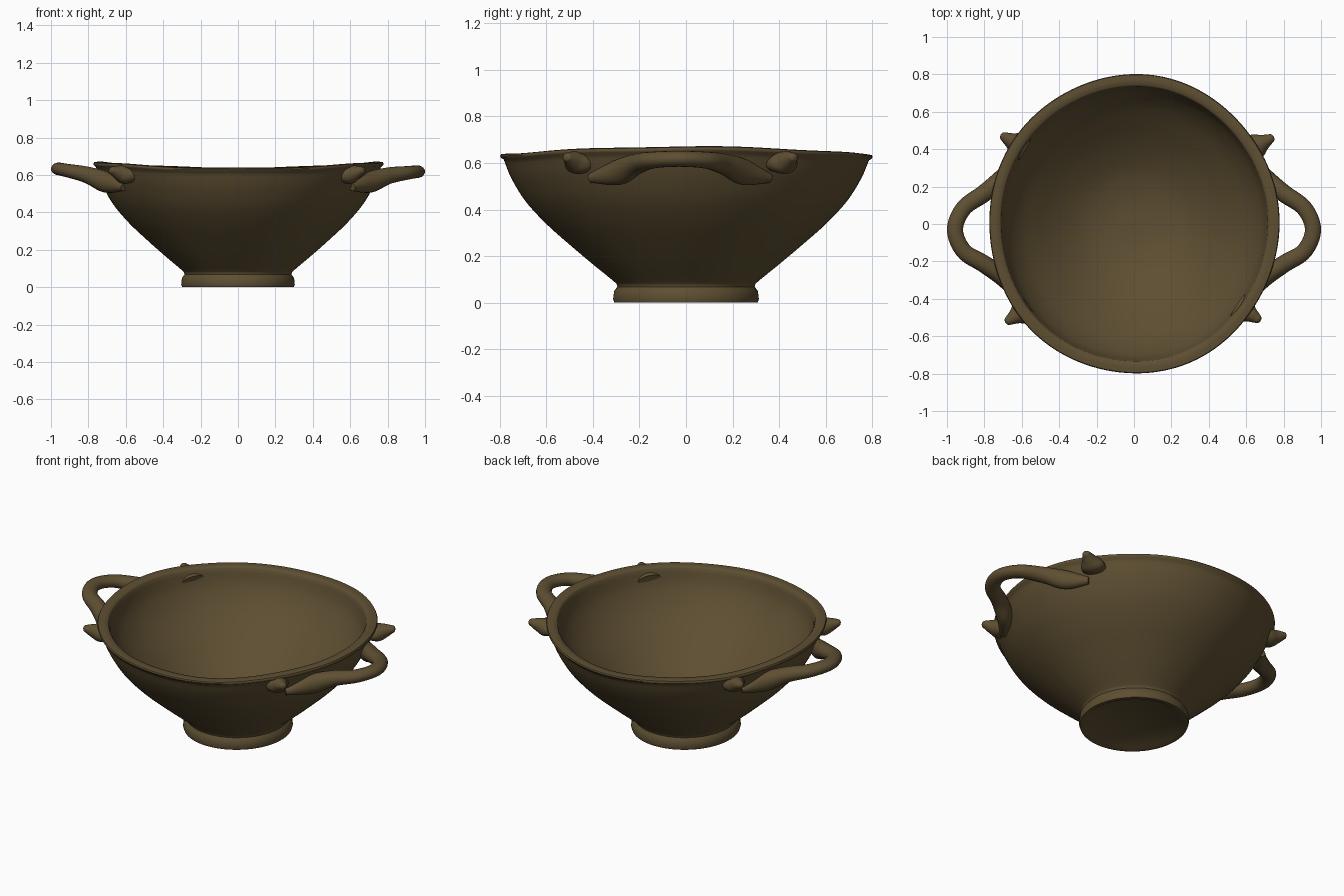
import bpy, bmesh, math
from mathutils import Vector

if "Cube" in bpy.data.objects:
    bpy.data.objects.remove(bpy.data.objects["Cube"])

clay = bpy.data.materials.new("brown_clay")
clay.use_nodes = True
color = (0.112, 0.078, 0.032, 1)
clay.diffuse_color = color
bsdf = clay.node_tree.nodes["Principled BSDF"]
bsdf.inputs["Base Color"].default_value = color
bsdf.inputs["Roughness"].default_value = 0.9

OVAL = 0.97  # the bowl is slightly narrower across the handles


def finish(bm, name, angle):
    bmesh.ops.recalc_face_normals(bm, faces=bm.faces)
    mesh = bpy.data.meshes.new(name)
    bm.to_mesh(mesh)
    bm.free()
    mesh.materials.append(clay)
    obj = bpy.data.objects.new(name, mesh)
    bpy.context.collection.objects.link(obj)
    bpy.ops.object.select_all(action="DESELECT")
    obj.select_set(True)
    bpy.context.view_layer.objects.active = obj
    bpy.ops.object.shade_smooth_by_angle(angle=math.radians(angle))
    return obj


def spline(points, steps=6):
    """Catmull-Rom curve through points of any size."""
    p = [points[0]] + points + [points[-1]]
    out = []
    for i in range(1, len(p) - 2):
        for s in range(steps):
            t = s / steps
            out.append([0.5 * (2 * b + (c - a) * t + (2 * a - 5 * b + 4 * c - d) * t**2
                               + (3 * b - a - 3 * c + d) * t**3)
                        for a, b, c, d in zip(*p[i - 1:i + 3])])
    return out + [list(points[-1])]


def lathe(name, profile, segments=128):
    """Revolve a profile, oval in plan, with a hand-thrown wavering rim."""
    bm = bmesh.new()
    rings = []
    for r, z in profile:
        if r < 0.001:
            rings.append([bm.verts.new((0, 0, z))] * segments)
            continue
        ring = []
        lift = (z / 0.65) ** 3
        for k in range(segments):
            a = math.tau * k / segments
            wave = 1 + 0.004 * lift * math.sin(5 * a + 1)
            sag = lift * (0.016 * math.cos(2 * a) + 0.002 * math.sin(7 * a))
            ring.append(bm.verts.new((r * OVAL * wave * math.cos(a),
                                      r * wave * math.sin(a), z + sag)))
        rings.append(ring)
    for low, high in zip(rings, rings[1:]):
        for k in range(segments):
            n = (k + 1) % segments
            corners = list(dict.fromkeys((low[k], low[n], high[n], high[k])))
            bm.faces.new(corners)
    return finish(bm, name, 50)


def tube(name, points, sides=20):
    """Sweep an oval section along points of x, y, z, half width, half height."""
    path = spline(points, 8)
    bm = bmesh.new()
    rings = []
    for i, (x, y, z, w, h) in enumerate(path):
        before, after = path[max(i - 1, 0)], path[min(i + 1, len(path) - 1)]
        along = (Vector(after[:3]) - Vector(before[:3])).normalized()
        side = along.cross(Vector((0, 0, 1))).normalized()
        up = side.cross(along)
        rings.append([bm.verts.new(Vector((x, y, z))
                                   + side * w * math.cos(math.tau * k / sides)
                                   + up * h * math.sin(math.tau * k / sides))
                      for k in range(sides)])
    for low, high in zip(rings, rings[1:]):
        for k in range(sides):
            n = (k + 1) % sides
            bm.faces.new((low[k], low[n], high[n], high[k]))
    bm.faces.new(rings[0])
    bm.faces.new(rings[-1])
    return finish(bm, name, 60)


# Bowl: foot, outer wall, flat rim and hollow inside
foot = [(0, 0.012), (0.27, 0.01), (0.285, 0), (0.308, 0), (0.313, 0.015),
        (0.309, 0.05), (0.295, 0.068)]
outer = spline([(0.298, 0.08), (0.32, 0.1), (0.4, 0.165), (0.5, 0.25), (0.6, 0.34),
                (0.69, 0.44), (0.75, 0.54), (0.778, 0.61)], 4)
rim = [(0.785, 0.628), (0.797, 0.636), (0.8, 0.645), (0.796, 0.652),
       (0.77, 0.655), (0.742, 0.652), (0.735, 0.645)]
inner = spline([(0.73, 0.62), (0.705, 0.54), (0.64, 0.44), (0.54, 0.34),
                (0.42, 0.24), (0.28, 0.155), (0.13, 0.112), (0, 0.105)], 4)
lathe("bowl", foot + outer + rim + inner)

# Loop handles, smeared down onto the wall at both roots
for name, s, lift in (("left_handle", 1, 0), ("right_handle", -1, 0.018)):
    tube(name, [(s * x, y, z + lift * max(0, abs(x) - 0.75) * 4, w, h) for x, y, z, w, h in (
        (0.63, 0.36, 0.535, 0.02, 0.02),
        (0.705, 0.25, 0.56, 0.045, 0.055),
        (0.80, 0.165, 0.595, 0.047, 0.045),
        (0.91, 0.085, 0.612, 0.044, 0.036),
        (0.957, -0.03, 0.618, 0.043, 0.034),
        (0.91, -0.145, 0.612, 0.044, 0.036),
        (0.80, -0.215, 0.595, 0.047, 0.045),
        (0.70, -0.29, 0.56, 0.045, 0.055),
        (0.61, -0.41, 0.535, 0.02, 0.02))])

# Four pinched spurs on the rim, beside the handle roots
spurs = (("back_left_spur", 0.735, 0.46), ("back_right_spur", -0.70, 0.47),
         ("front_right_spur", -0.675, -0.52), ("front_left_spur", 0.665, -0.51))
for name, x, y in spurs:
    tip = Vector((x, y, 0.622))
    out = Vector((x, y * 0.85, 0)).normalized()
    stations = ((-0.135, -0.03, 0.07, 0.03), (-0.085, -0.022, 0.066, 0.048),
                (-0.045, -0.01, 0.042, 0.04), (-0.01, 0, 0.027, 0.025),
                (0.008, 0.004, 0.018, 0.016), (0.014, 0.005, 0.004, 0.004))
    tube(name, [(*(tip + out * d + Vector((0, 0, z))), w, h) for d, z, w, h in stations])
